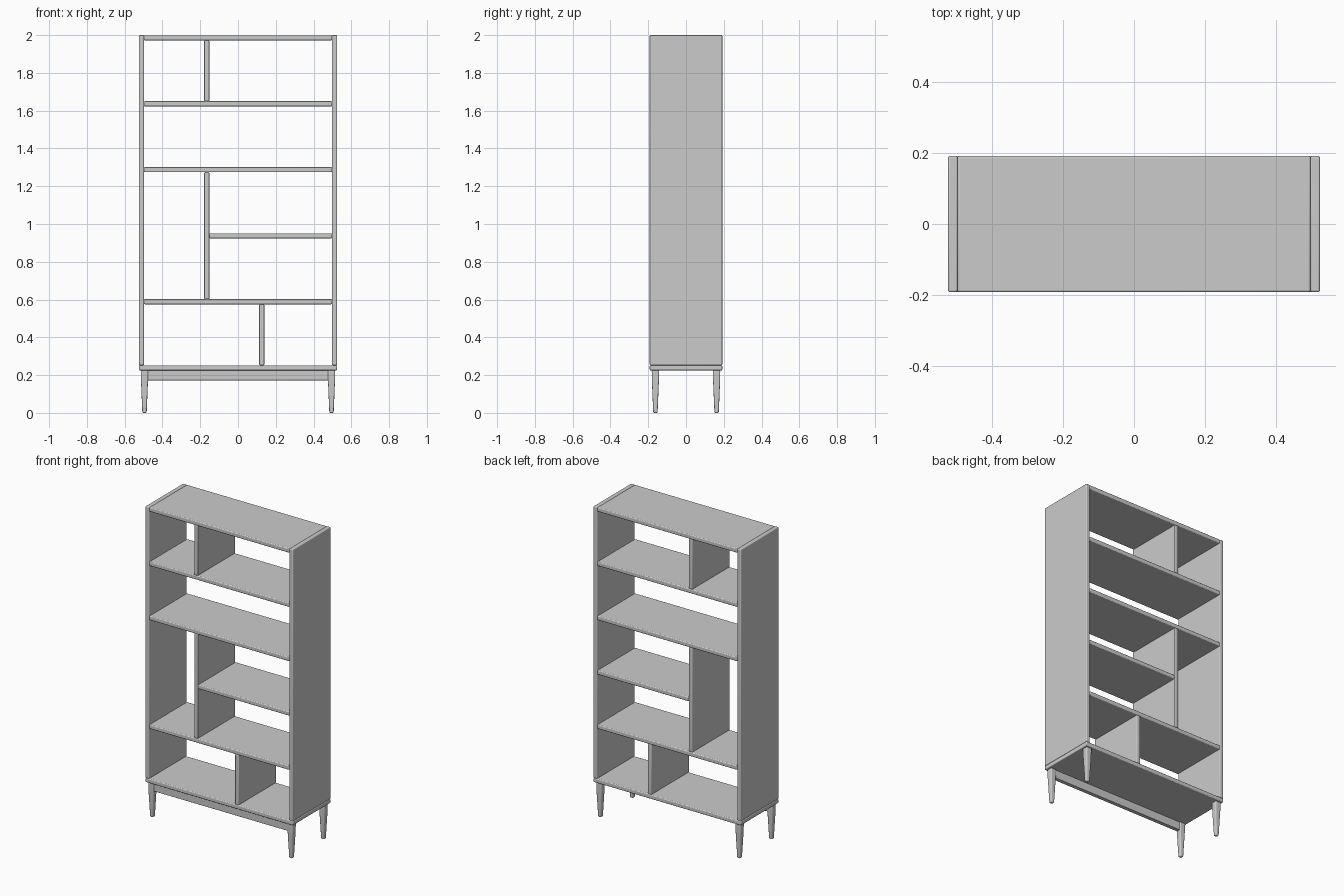
import bpy, bmesh

if "Cube" in bpy.data.objects:
    bpy.data.objects.remove(bpy.data.objects["Cube"])

T = 0.027          # board thickness
W, D = 0.525, 0.192  # half width, half depth
IN = W - T         # inner half width


def finish(name, bm, bevel):
    bmesh.ops.recalc_face_normals(bm, faces=bm.faces[:])
    me = bpy.data.meshes.new(name)
    bm.to_mesh(me)
    bm.free()
    ob = bpy.data.objects.new(name, me)
    bpy.context.collection.objects.link(ob)
    mod = ob.modifiers.new("rounded_edges", 'BEVEL')
    mod.width, mod.segments = bevel, 3
    bpy.ops.object.select_all(action='DESELECT')
    bpy.context.view_layer.objects.active = ob
    ob.select_set(True)
    bpy.ops.object.shade_smooth_by_angle()
    return ob


def board(name, x, y, z, bevel=0.005):
    """Box from (min, max) ranges on each axis."""
    bm = bmesh.new()
    bmesh.ops.create_cube(bm, size=1)
    for v in bm.verts:
        v.co = [r[0] if c < 0 else r[1] for c, r in zip(v.co, (x, y, z))]
    return finish(name, bm, bevel)


def leg(name, cx, cy):
    """Square leg, straight at the apron and tapering to the foot."""
    bm = bmesh.new()
    rings = []
    for z, r in ((0, 0.0115), (0.17, 0.0185), (0.226, 0.0195)):
        rings.append([bm.verts.new((cx + sx * r, cy + sy * r, z))
                      for sx, sy in ((-1, -1), (1, -1), (1, 1), (-1, 1))])
    for a, b in zip(rings, rings[1:]):
        for i in range(4):
            j = (i + 1) % 4
            bm.faces.new((a[i], a[j], b[j], b[i]))
    bm.faces.new(rings[0][::-1])
    bm.faces.new(rings[-1])
    return finish(name, bm, 0.006)


depth = (-D, D)

# Case: base board and two side panels
board("base_board", (-W, W), depth, (0.225, 0.252))
for side, s in (("left", -1), ("right", 1)):
    board(side + "_side_panel", sorted((s * IN, s * W)), depth, (0.252, 2.0))

# Full-width shelves and top
for name, z in (("lower_shelf", 0.575), ("middle_shelf", 1.274),
                ("upper_shelf", 1.623), ("top_board", 1.972)):
    board(name, (-IN, IN), depth, (z, z + T))

# Short shelf right of the tall divider
board("short_shelf", (-0.152, IN), depth, (0.924, 0.924 + T))

# Upright dividers
for name, x, z0, z1 in (("lower_divider", 0.112, 0.252, 0.575),
                        ("tall_divider", -0.179, 0.602, 1.274),
                        ("upper_divider", -0.179, 1.65, 1.972)):
    board(name, (x, x + T), depth, (z0, z1))

# Legs and the front apron between them
for fb, y in (("front", -0.162), ("back", 0.162)):
    for side, x in (("left", -0.495), ("right", 0.495)):
        leg(f"{fb}_{side}_leg", x, y)
board("front_apron", (-0.478, 0.478), (-0.175, -0.15), (0.172, 0.226), 0.002)
